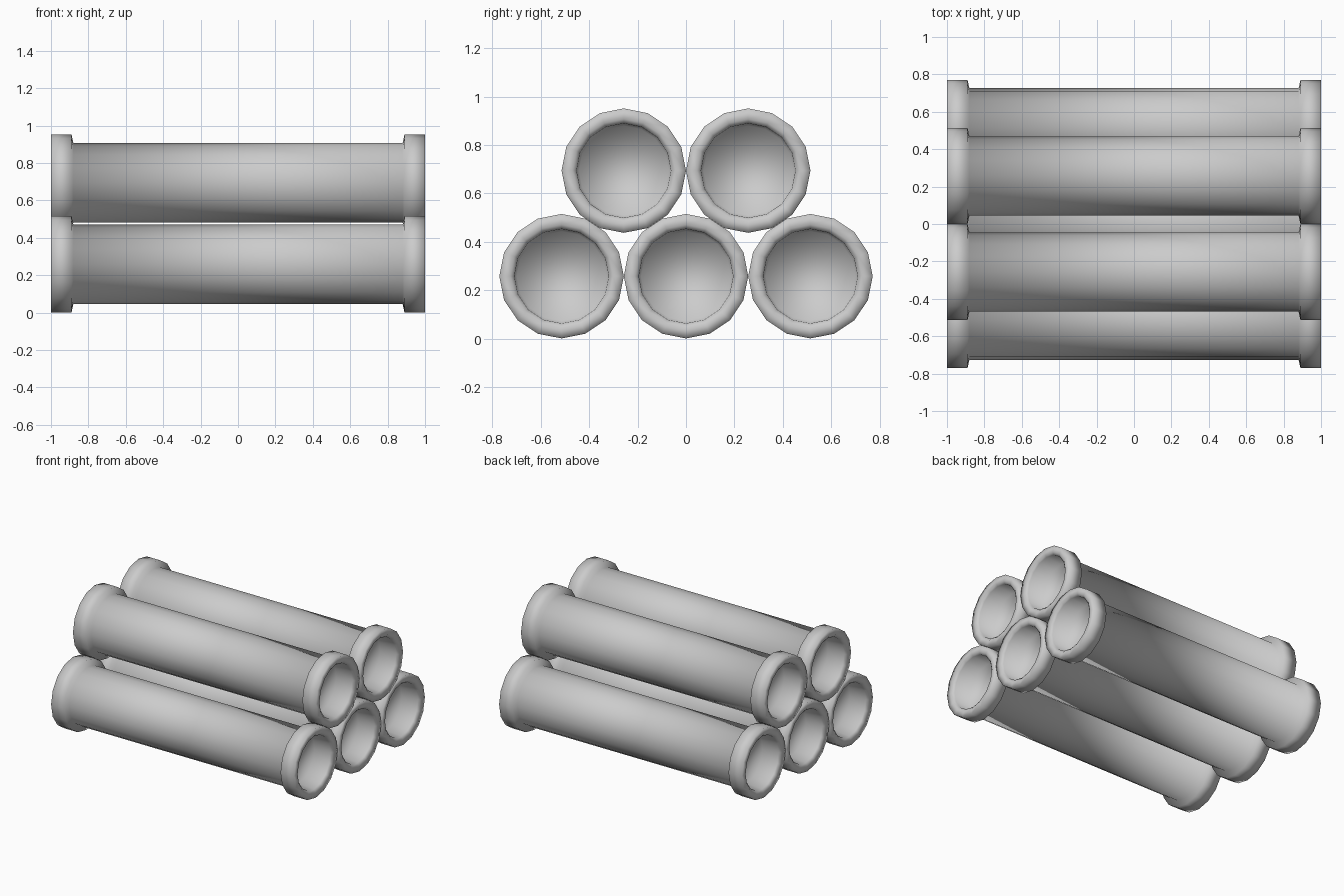
import bpy, bmesh
from math import cos, sin, pi

if "Cube" in bpy.data.objects:
    bpy.data.objects.remove(bpy.data.objects["Cube"])

SIDES = 16
R_FLANGE, R_BODY, R_BORE = 0.257, 0.212, 0.195

# Half profile (x, radius) from the recessed end out over the flange to the body
half = [(0.86, R_BORE - 0.01), (0.985, R_BORE), (1.0, 0.213), (1.0, 0.24),
        (0.992, R_FLANGE), (0.89, R_FLANGE), (0.88, R_BODY)]
half[3:5] = [(1.0, R_FLANGE)]
profile = [(-x, r) for x, r in half] + half[::-1]


def make_pipe(name, y, z):
    """Lathe the profile around the x axis, with a closed recess at each end."""
    bm = bmesh.new()
    rings = []
    for x, r in profile:
        rings.append([bm.verts.new((x, r * cos(2 * pi * i / SIDES),
                                    r * sin(2 * pi * i / SIDES)))
                      for i in range(SIDES)])
    for a, b in zip(rings, rings[1:]):
        for i in range(SIDES):
            j = (i + 1) % SIDES
            bm.faces.new((a[i], a[j], b[j], b[i]))
    bm.faces.new(rings[0])
    bm.faces.new(rings[-1])
    bmesh.ops.recalc_face_normals(bm, faces=bm.faces[:])
    for f in bm.faces:
        f.smooth = True
    mesh = bpy.data.meshes.new(name)
    bm.to_mesh(mesh)
    bm.free()
    obj = bpy.data.objects.new(name, mesh)
    obj.location = (0, y, z)
    bpy.context.collection.objects.link(obj)


# Bottom row of three pipes
for n, y in enumerate((-0.514, 0, 0.514)):
    make_pipe(f"bottom_pipe_{n + 1}", y, 0.258)

# Top row of two pipes resting in the gaps
for n, y in enumerate((-0.257, 0.257)):
    make_pipe(f"top_pipe_{n + 1}", y, 0.694)
